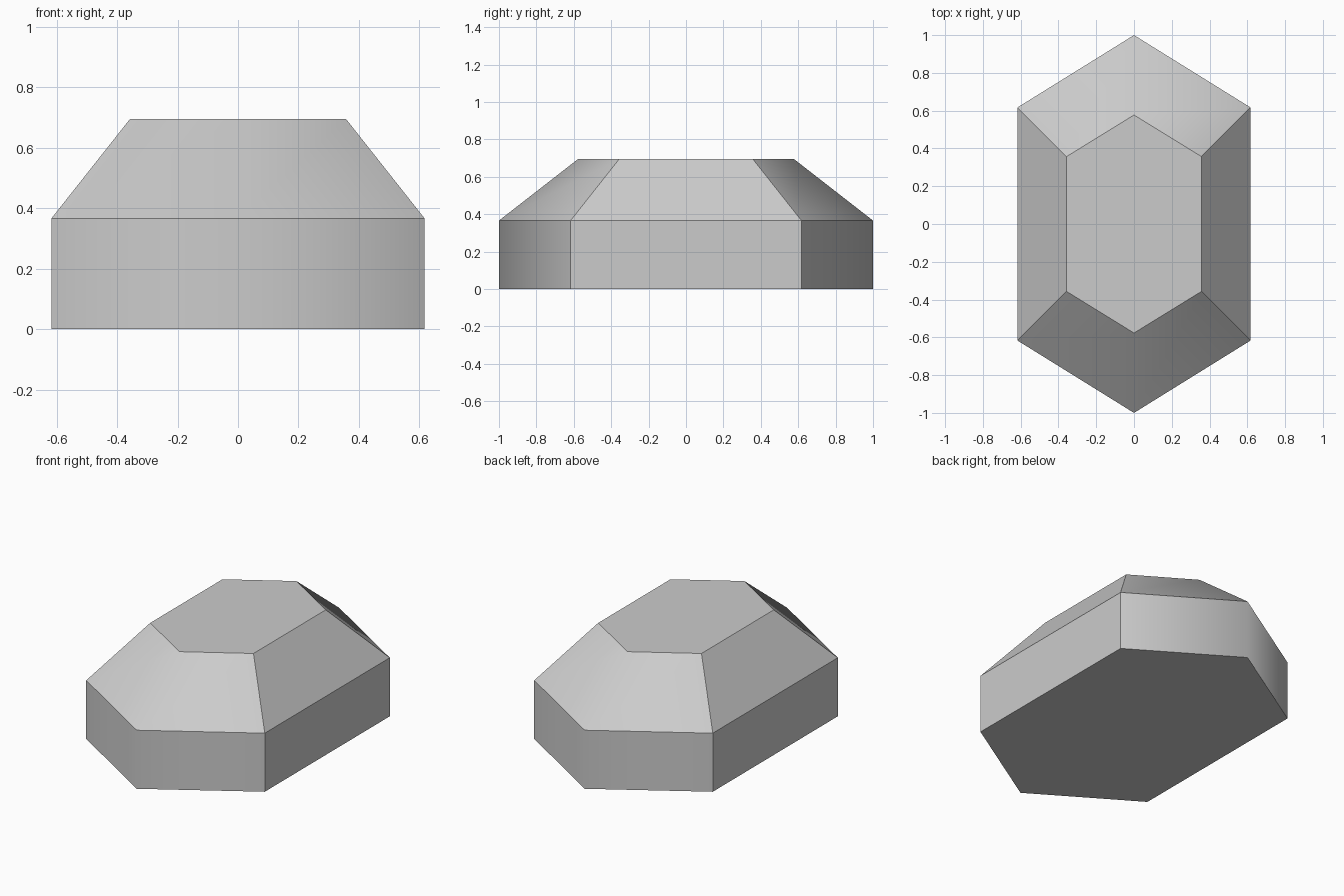
import bpy
import bmesh

# Remove the default cube
if "Cube" in bpy.data.objects:
    bpy.data.objects.remove(bpy.data.objects["Cube"], do_unlink=True)

# One plain grey
grey = bpy.data.materials.new("light grey")
grey.use_nodes = True
colour = (0.6, 0.6, 0.6, 1)
grey.diffuse_color = colour
grey.node_tree.nodes["Principled BSDF"].inputs["Base Color"].default_value = colour


def outline(bm, half_width, tip, z):
    """Elongated hexagon with its points on the y axis."""
    w = half_width
    points = [(0, -tip), (w, -w), (w, w), (0, tip), (-w, w), (-w, -w)]
    return [bm.verts.new((x, y, z)) for x, y in points]


# Cut gem: base, girdle and table outlines joined into facets
bm = bmesh.new()
rings = [outline(bm, 0.617, 1.0, 0),
         outline(bm, 0.617, 1.0, 0.366),
         outline(bm, 0.357, 0.577, 0.695)]
bm.faces.new(rings[0][::-1])
bm.faces.new(rings[-1])
for low, high in zip(rings, rings[1:]):
    for i in range(6):
        j = (i + 1) % 6
        bm.faces.new((low[i], low[j], high[j], high[i]))

# The pointed ends shade smoothly across the middle ridge; other edges are crisp
for face in bm.faces:
    face.smooth = True
for edge in bm.edges:
    edge.smooth = all(abs(v.co.x) < 0.001 for v in edge.verts)

mesh = bpy.data.meshes.new("cut_gem")
bm.to_mesh(mesh)
bm.free()
mesh.materials.append(grey)
gem = bpy.data.objects.new("cut_gem", mesh)
bpy.context.collection.objects.link(gem)
